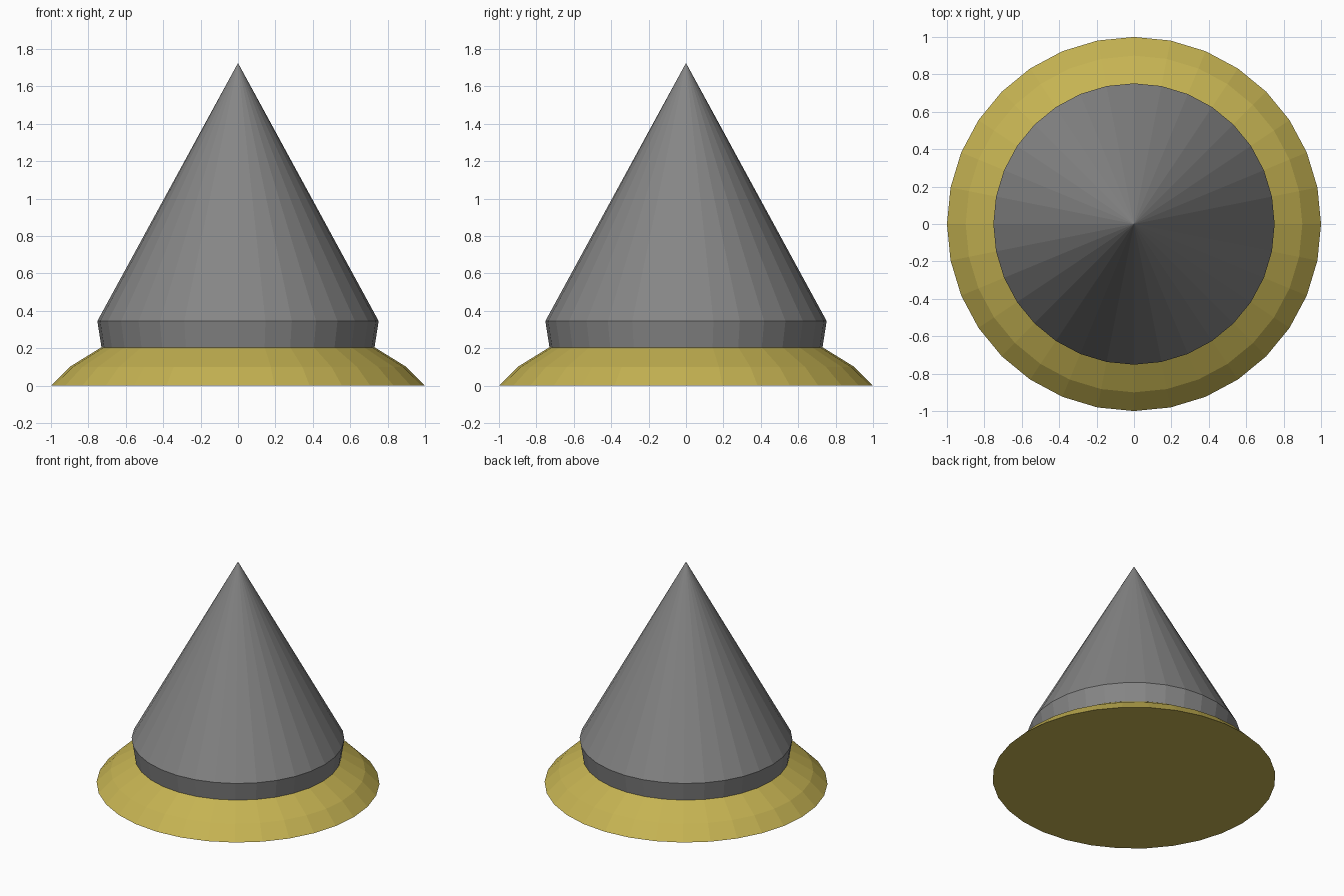
import bpy
import math

cube = bpy.data.objects.get("Cube")
if cube:
    bpy.data.objects.remove(cube, do_unlink=True)

SIDES = 32


def make_material(name, color):
    mat = bpy.data.materials.new(name)
    mat.use_nodes = True
    mat.diffuse_color = color
    mat.node_tree.nodes["Principled BSDF"].inputs["Base Color"].default_value = color
    return mat


def turned_solid(name, profile, mat):
    """Closed faceted solid from (radius, height) rings, bottom to top."""
    verts, rings, faces = [], [], []
    for radius, z in profile:
        count = SIDES if radius > 0 else 1
        start = len(verts)
        for i in range(count):
            a = math.tau * i / SIDES
            verts.append((radius * math.cos(a), radius * math.sin(a), z))
        rings.append(range(start, start + count))
    for low, high in zip(rings, rings[1:]):
        for i in range(SIDES):
            j = (i + 1) % SIDES
            if len(high) == 1:
                faces.append((low[i], low[j], high[0]))
            else:
                faces.append((low[i], low[j], high[j], high[i]))
    faces.append(tuple(reversed(rings[0])))
    if len(rings[-1]) > 1:
        faces.append(tuple(rings[-1]))
    mesh = bpy.data.meshes.new(name)
    mesh.from_pydata(verts, [], faces)
    mesh.materials.append(mat)
    obj = bpy.data.objects.new(name, mesh)
    bpy.context.collection.objects.link(obj)
    return obj


yellow = make_material("mustard yellow", (0.56, 0.45, 0.085, 1))
grey = make_material("mid grey", (0.235, 0.235, 0.235, 1))

# Flared base in two slopes
turned_solid("flared_base", [(1, 0), (0.9, 0.1), (0.73, 0.205)], yellow)

# Collar widening upward, closed by the pointed cone
turned_solid("collar_and_cone", [(0.73, 0.205), (0.752, 0.345), (0, 1.725)], grey)
